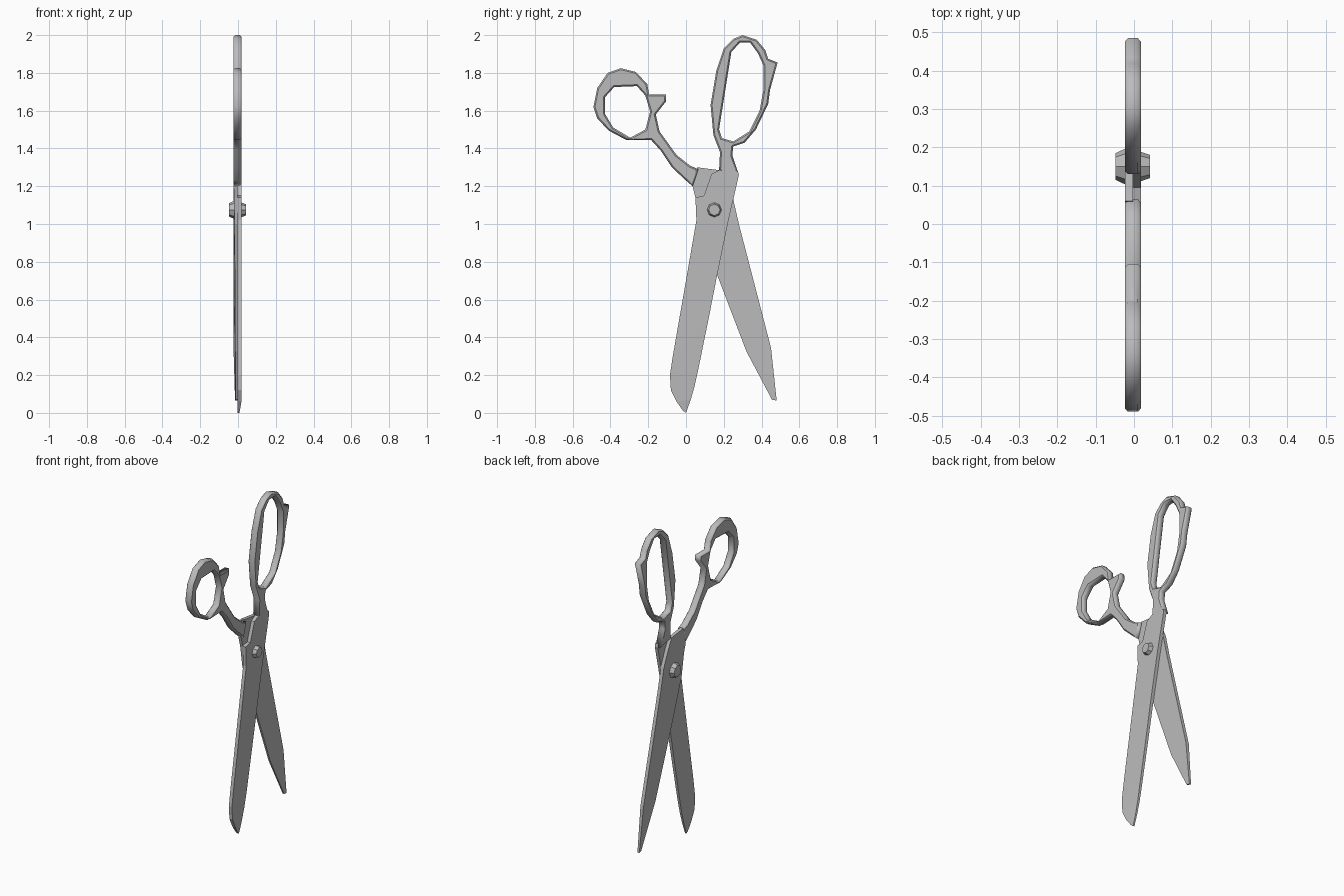
import bpy
import bmesh
import math
from mathutils import Matrix, Vector

default_cube = bpy.data.objects.get("Cube")
if default_cube:
    bpy.data.objects.remove(default_cube, do_unlink=True)

steel = bpy.data.materials.new("grey steel")
steel.use_nodes = True
colour = (0.5, 0.5, 0.5, 1)
steel.diffuse_color = colour
steel.node_tree.nodes["Principled BSDF"].inputs["Base Color"].default_value = colour

MID = -0.003           # plane where the two halves meet
HALF = 0.021           # thickness of one half
# Profile axes (u, v, depth) become world (y, z, x)
TO_WORLD = Matrix(((0, 0, 1, MID), (1, 0, 0, 0), (0, 1, 0, 0), (0, 0, 0, 1)))


def finish(bm, name):
    bmesh.ops.recalc_face_normals(bm, faces=bm.faces)
    mesh = bpy.data.meshes.new(name)
    bm.to_mesh(mesh)
    bm.free()
    mesh.materials.append(steel)
    obj = bpy.data.objects.new(name, mesh)
    bpy.context.collection.objects.link(obj)
    return obj


def handle(name, outline, hole, chamfer=0.008):
    """Chamfered plate with a finger hole, from two closed outlines."""
    curve = bpy.data.curves.new(name + " profile", "CURVE")
    curve.dimensions = "2D"
    curve.fill_mode = "BOTH"
    curve.extrude = HALF - chamfer
    curve.bevel_depth = chamfer
    curve.bevel_resolution = 0
    curve.offset = -chamfer
    for points in (outline, hole):
        spline = curve.splines.new("POLY")
        spline.points.add(len(points) - 1)
        for point, (u, v) in zip(spline.points, points):
            point.co = (u, v, 0, 1)
        spline.use_cyclic_u = True
    helper = bpy.data.objects.new(name + " profile", curve)
    bpy.context.collection.objects.link(helper)
    bpy.context.view_layer.update()
    evaluated = helper.evaluated_get(bpy.context.evaluated_depsgraph_get())
    bm = bmesh.new()
    bm.from_mesh(evaluated.to_mesh())
    bpy.data.objects.remove(helper, do_unlink=True)
    bmesh.ops.remove_doubles(bm, verts=bm.verts, dist=0.0001)
    bmesh.ops.transform(bm, matrix=TO_WORLD, verts=bm.verts)
    return finish(bm, name)


def blade(name, sections, side):
    """Wedge-like strip: thick along the spine, thin along the cutting edge."""
    bm = bmesh.new()
    rings = []
    for i, (spine, edge) in enumerate(sections):
        back = HALF * (0.6 if i == 0 else 1)
        front = HALF * min(1, 0.45 + 0.1 * i)
        corners = ((spine, 0), (spine, back), (edge, front), (edge, 0))
        rings.append([bm.verts.new(TO_WORLD @ Vector((p[0], p[1], side * d)))
                      for p, d in corners])
    for low, high in zip(rings, rings[1:]):
        for k in range(4):
            n = (k + 1) % 4
            bm.faces.new((low[k], low[n], high[n], high[k]))
    bm.faces.new(rings[0])
    bm.faces.new(rings[-1])
    return finish(bm, name)


def bolt_head(name, side, wide, narrow):
    """Eight-sided tapered head on the outside of the pivot."""
    bm = bmesh.new()
    bmesh.ops.create_cone(bm, cap_ends=True, segments=8, radius1=wide,
                          radius2=narrow, depth=0.043)
    place = (TO_WORLD @ Matrix.Translation((0.15, 1.075, side * 0.0235))
             @ Matrix.Rotation(0 if side > 0 else math.pi, 4, "X"))
    bmesh.ops.transform(bm, matrix=place, verts=bm.verts)
    return finish(bm, name)


# Blades, each listed from tip to shank as (spine, edge)
blade("near_blade", [
    ((-0.015, 0.01), (0.0, 0.0)),
    ((-0.05, 0.06), (0.025, 0.07)),
    ((-0.08, 0.12), (0.045, 0.14)),
    ((-0.085, 0.2), (0.065, 0.23)),
    ((-0.07, 0.3), (0.12, 0.5)),
    ((0.005, 0.73), (0.165, 0.73)),
    ((0.055, 1.02), (0.225, 1.02)),
    ((0.05, 1.14), (0.25, 1.13)),
    ((0.095, 1.15), (0.255, 1.15)),
    ((0.135, 1.265), (0.28, 1.26)),
    ((0.175, 1.285), (0.275, 1.28)),
], 1)

blade("far_blade", [
    ((0.48, 0.065), (0.455, 0.07)),
    ((0.45, 0.345), (0.32, 0.325)),
    ((0.35, 0.73), (0.165, 0.73)),
    ((0.28, 1.0), (0.07, 1.0)),
    ((0.25, 1.13), (0.05, 1.14)),
    ((0.21, 1.22), (0.035, 1.2)),
    ((0.175, 1.285), (0.06, 1.3)),
], -1)

# Long bow for the fingers, with its spur and shank
handle("finger_handle", [
    (0.175, 1.28), (0.18, 1.38), (0.145, 1.47), (0.13, 1.63), (0.16, 1.81),
    (0.2, 1.93), (0.25, 1.98), (0.3, 2.0), (0.375, 1.975), (0.42, 1.92),
    (0.435, 1.875), (0.485, 1.855), (0.445, 1.71), (0.435, 1.635),
    (0.37, 1.5), (0.31, 1.43), (0.25, 1.41), (0.245, 1.365), (0.28, 1.26),
], [
    (0.175, 1.5), (0.24, 1.91), (0.285, 1.96), (0.34, 1.96), (0.38, 1.905),
    (0.41, 1.84), (0.41, 1.71), (0.39, 1.6), (0.335, 1.49), (0.25, 1.437),
    (0.19, 1.455),
])

# Round bow for the thumb, with its spur and curved arm
handle("thumb_handle", [
    (-0.49, 1.62), (-0.47, 1.72), (-0.415, 1.8), (-0.345, 1.825),
    (-0.265, 1.805), (-0.205, 1.74), (-0.195, 1.685), (-0.105, 1.685),
    (-0.105, 1.65), (-0.16, 1.58), (-0.14, 1.49), (-0.05, 1.365),
    (0.02, 1.31), (0.065, 1.29), (0.035, 1.2), (0.0, 1.23),
    (-0.075, 1.3), (-0.135, 1.39), (-0.185, 1.445), (-0.317, 1.445),
    (-0.41, 1.495), (-0.47, 1.56),
], [
    (-0.43, 1.67), (-0.38, 1.725), (-0.26, 1.73), (-0.215, 1.68),
    (-0.19, 1.595), (-0.215, 1.5), (-0.295, 1.457), (-0.385, 1.51),
    (-0.43, 1.585),
])

# Pivot bolt
bolt_head("bolt_head", 1, 0.045, 0.03)
bolt_head("bolt_nut", -1, 0.055, 0.035)
